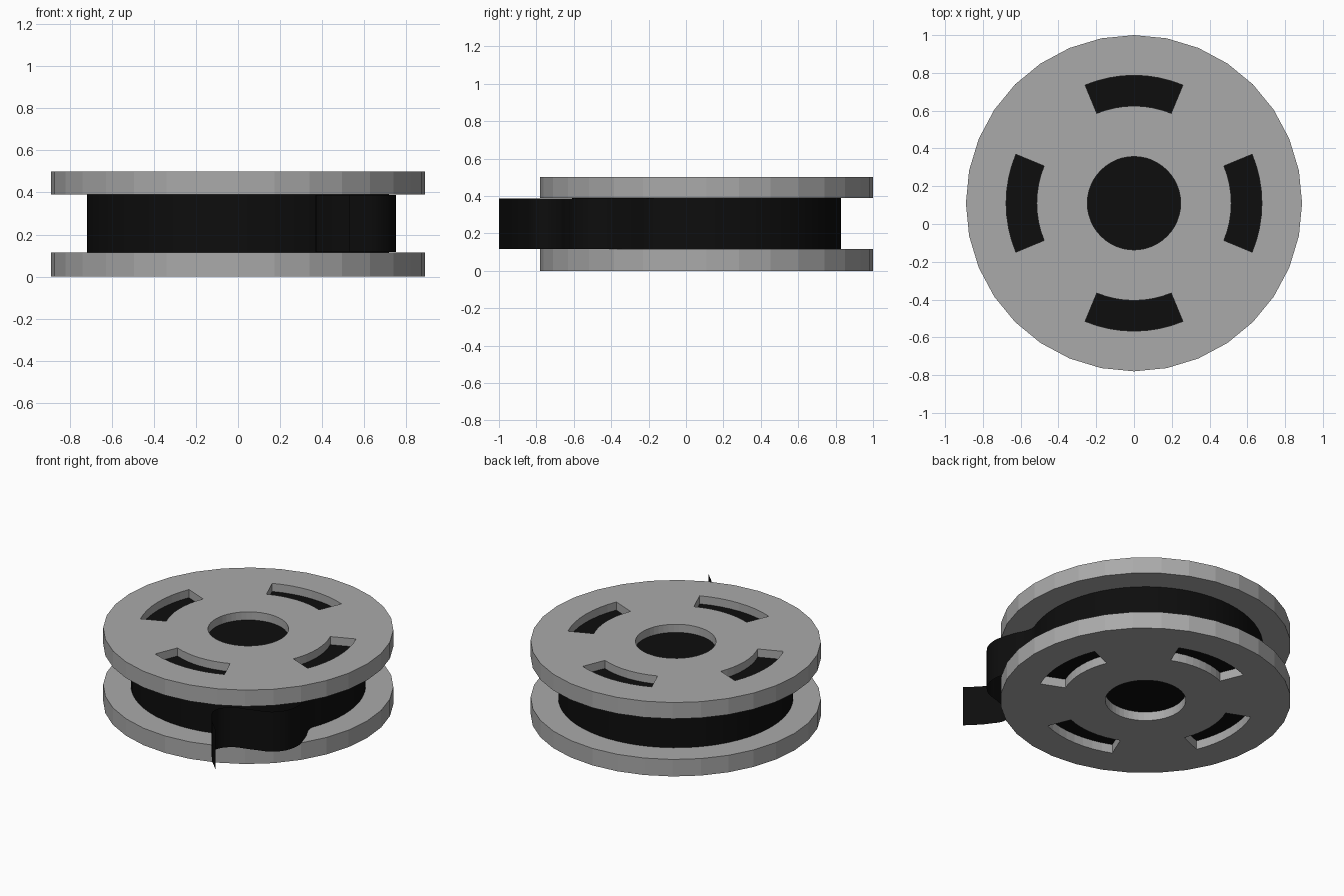
import bpy
import bmesh
from math import cos, sin, pi, radians

cube = bpy.data.objects.get("Cube")
if cube:
    bpy.data.objects.remove(cube, do_unlink=True)

CENTRE_Y = 0.11


def material(name, value):
    mat = bpy.data.materials.new(name)
    mat.use_nodes = True
    colour = (value, value, value, 1)
    mat.diffuse_color = colour
    mat.node_tree.nodes["Principled BSDF"].inputs["Base Color"].default_value = colour
    return mat


grey = material("grey plastic", 0.4)
black = material("black tape", 0.004)


def prism(name, outline, z0, z1, mat):
    """Upright solid from a closed outline around the spool axis."""
    bm = bmesh.new()
    base = bm.faces.new([bm.verts.new((x, y + CENTRE_Y, z0)) for x, y in outline])
    top = bmesh.ops.extrude_face_region(bm, geom=[base])["geom"]
    verts = [v for v in top if isinstance(v, bmesh.types.BMVert)]
    bmesh.ops.translate(bm, verts=verts, vec=(0, 0, z1 - z0))
    bmesh.ops.recalc_face_normals(bm, faces=bm.faces)
    mesh = bpy.data.meshes.new(name)
    bm.to_mesh(mesh)
    bm.free()
    obj = bpy.data.objects.new(name, mesh)
    bpy.context.collection.objects.link(obj)
    mesh.materials.append(mat)
    return obj


def arc(radius, start, end, steps):
    angles = [start + (end - start) * i / steps for i in range(steps + 1)]
    return [(radius * cos(a), radius * sin(a)) for a in angles]


def circle(radius, sides):
    return arc(radius, 0, 2 * pi, sides)[:-1]


def select_only(obj):
    bpy.ops.object.select_all(action="DESELECT")
    obj.select_set(True)
    bpy.context.view_layer.objects.active = obj


def cut(obj, cutter):
    mod = obj.modifiers.new("cut", "BOOLEAN")
    mod.operation = "DIFFERENCE"
    mod.solver = "EXACT"
    mod.object = cutter
    select_only(obj)
    bpy.ops.object.modifier_apply(modifier=mod.name)
    bpy.data.objects.remove(cutter, do_unlink=True)


# Two flanges, each with a round centre hole and four curved slots
half = radians(22.5)
for name, z0, z1 in (("lower_flange", 0, 0.115), ("upper_flange", 0.39, 0.5)):
    flange = prism(name, circle(0.89, 32), z0, z1, grey)
    cut(flange, prism("hole_cutter", circle(0.247, 48), z0 - 0.1, z1 + 0.1, grey))
    for i in range(4):
        mid = i * pi / 2
        slot = arc(0.677, mid - half, mid + half, 8) + arc(0.515, mid + half, mid - half, 8)
        cut(flange, prism("slot_cutter", slot, z0 - 0.1, z1 + 0.1, grey))

# Wound tape, sunk partway into both flanges
roll = prism("tape_roll", circle(0.72, 64), 0.06, 0.445, black)
select_only(roll)
bpy.ops.object.shade_smooth_by_angle()

# Loose tape end: a thin upright ribbon curling away from the roll
path = [(0.69, -0.09), (0.67, -0.18), (0.72, -0.31), (0.75, -0.46), (0.69, -0.58),
        (0.55, -0.64), (0.42, -0.69), (0.37, -0.78), (0.42, -0.88), (0.53, -1.0)]
curve = bpy.data.curves.new("loose_tape_end", "CURVE")
curve.dimensions = "2D"
curve.extrude = 0.135
curve.resolution_u = 6
spline = curve.splines.new("BEZIER")
spline.bezier_points.add(len(path) - 1)
for point, (x, y) in zip(spline.bezier_points, path):
    point.co = (x, y, 0)
    point.handle_left_type = point.handle_right_type = "AUTO"
curve.materials.append(black)
ribbon = bpy.data.objects.new("loose_tape_end", curve)
ribbon.location.z = 0.2525
bpy.context.collection.objects.link(ribbon)
select_only(ribbon)
bpy.ops.object.convert(target="MESH")
bpy.ops.object.shade_smooth_by_angle()
